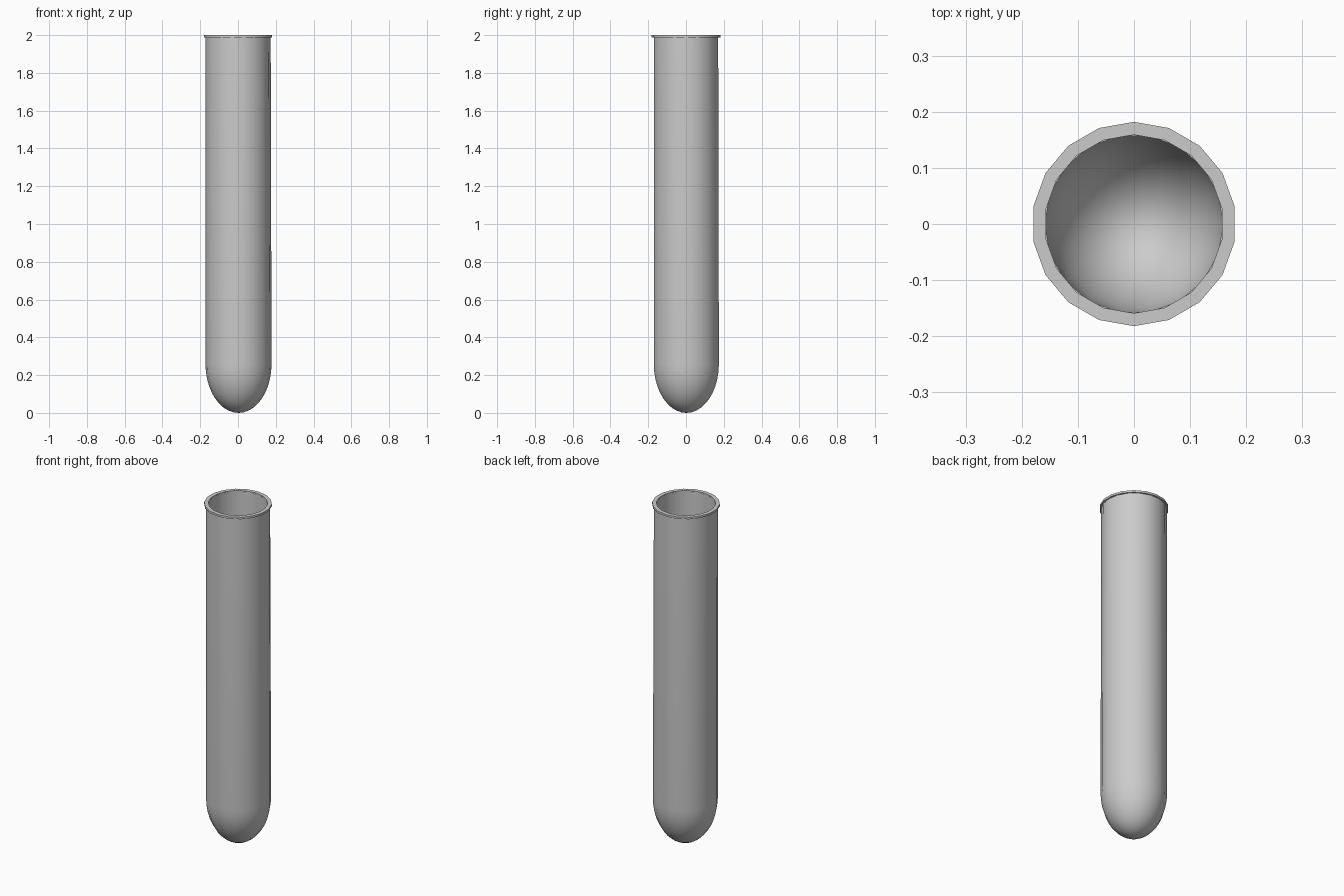
import bpy, bmesh, math

if "Cube" in bpy.data.objects:
    bpy.data.objects.remove(bpy.data.objects["Cube"])

SIDES = 18


def lathe(name, profile, phase, closed=False, shift=(0, 0)):
    """Revolve (radius, z) points about z; shift leans the lower end sideways."""
    bm = bmesh.new()
    rings = []
    for r, z in profile:
        k = 1 - z / 2
        cx, cy = shift[0] * k, shift[1] * k
        if r < 1e-5:
            rings.append([bm.verts.new((cx, cy, z))])
        else:
            rings.append([bm.verts.new((cx + r * math.cos(phase + i * math.tau / SIDES),
                                        cy + r * math.sin(phase + i * math.tau / SIDES), z))
                          for i in range(SIDES)])
    pairs = list(zip(rings, rings[1:]))
    if closed:
        pairs.append((rings[-1], rings[0]))
    for a, b in pairs:
        for i in range(SIDES):
            j = (i + 1) % SIDES
            if len(a) == 1:
                bm.faces.new((a[0], b[j], b[i]))
            elif len(b) == 1:
                bm.faces.new((a[i], a[j], b[0]))
            else:
                bm.faces.new((a[i], a[j], b[j], b[i]))
    bmesh.ops.recalc_face_normals(bm, faces=bm.faces)
    mesh = bpy.data.meshes.new(name)
    bm.to_mesh(mesh)
    bm.free()
    ob = bpy.data.objects.new(name, mesh)
    bpy.context.collection.objects.link(ob)
    bpy.ops.object.select_all(action='DESELECT')
    ob.select_set(True)
    bpy.context.view_layer.objects.active = ob
    bpy.ops.object.shade_smooth_by_angle(angle=math.radians(35))
    return ob


def dome(radius, seam, bottom, steps=10):
    """Half-ellipse from the lowest point up to the seam."""
    return [(radius * math.sin(t), seam - (seam - bottom) * math.cos(t))
            for t in (i * math.pi / 2 / steps for i in range(steps + 1))]


# glass tube: outer wall with rounded bottom, then inner wall back down
outer = dome(0.175, 0.26, 0.0)
inner = dome(0.159, 0.26, 0.016)
lathe("tube_body", outer + [(0.173, 1.995), (0.159, 1.995)] + inner[::-1],
      0.0, shift=(0.003, 0.002))

# flared lip at the mouth
lathe("tube_rim", [(0.159, 1.988), (0.182, 1.988), (0.182, 2.0), (0.159, 2.0)],
      math.pi / 2, closed=True)
